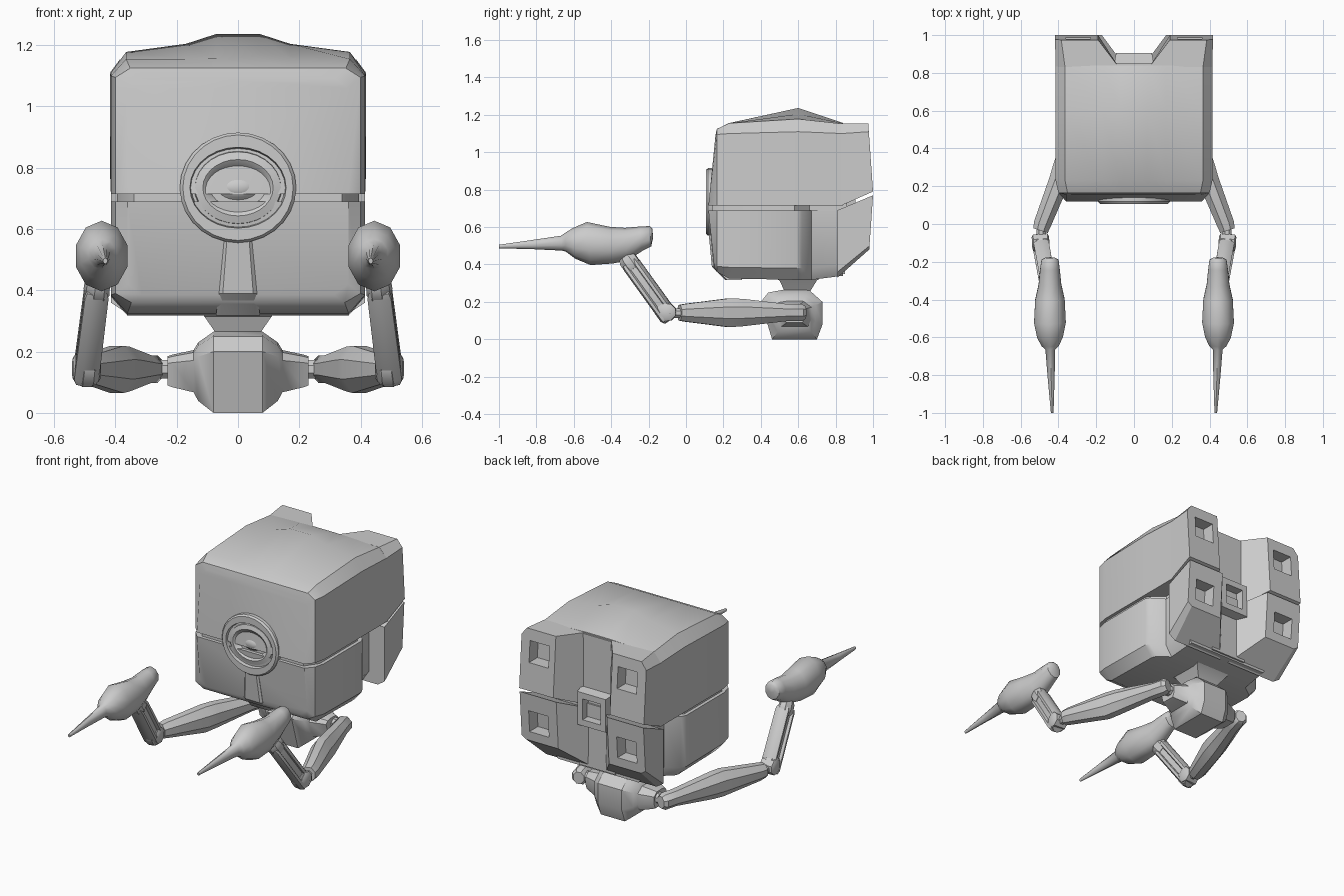
import bpy, bmesh, math
from mathutils import Vector

if "Cube" in bpy.data.objects:
    bpy.data.objects.remove(bpy.data.objects["Cube"])

grey = bpy.data.materials.new("light_grey")
grey.diffuse_color = (0.6, 0.6, 0.6, 1)
grey.use_nodes = True
grey.node_tree.nodes["Principled BSDF"].inputs["Base Color"].default_value = grey.diffuse_color


def loft(name, rings, mirror=False, angle=35):
    """Skin a list of equal-length rings, cap both ends, optionally mirror in x."""
    bm = bmesh.new()
    vs = [[bm.verts.new(p) for p in r] for r in rings]
    n = len(vs[0])
    for a, b in zip(vs, vs[1:]):
        for i in range(n):
            bm.faces.new((a[i], a[(i + 1) % n], b[(i + 1) % n], b[i]))
    bm.faces.new(vs[0])
    bm.faces.new(vs[-1])
    bmesh.ops.recalc_face_normals(bm, faces=bm.faces)
    me = bpy.data.meshes.new(name)
    bm.to_mesh(me)
    bm.free()
    me.materials.append(grey)
    ob = bpy.data.objects.new(name, me)
    bpy.context.collection.objects.link(ob)
    bpy.ops.object.select_all(action='DESELECT')
    ob.select_set(True)
    bpy.context.view_layer.objects.active = ob
    bpy.ops.object.shade_smooth_by_angle(angle=math.radians(angle))
    if mirror:
        ob.modifiers.new("mirror", 'MIRROR').use_mirror_merge = False
    return ob


def tube(name, stations, n=8, angle=35):
    """Mirrored limb: stations are (centre, half width, half height)."""
    d = (Vector(stations[-1][0]) - Vector(stations[0][0])).normalized()
    side = d.cross(Vector((0, 0, 1))).normalized()
    up = side.cross(d)
    rings = []
    for c, w, h in stations:
        k = 1 / math.cos(math.pi / n)
        rings.append([Vector(c) + side * w * k * math.cos(a) + up * h * k * math.sin(a)
                      for a in [(i + .5) * 2 * math.pi / n for i in range(n)]])
    return loft(name, rings, True, angle)


def both(half):
    """Close a half outline (x > 0) with its mirror image."""
    return half + [(-x, z) for x, z in reversed(half)]


# upper shell, lofted front to back
rings = []
for y, w, zs, zc, zp in [(.12, .36, 1.06, 1.09, 1.09), (.165, .40, 1.095, 1.125, 1.125),
                         (.23, .415, 1.10, 1.155, 1.156), (.60, .415, 1.11, 1.178, 1.237),
                         (.84, .415, 1.10, 1.152, 1.157)]:
    half = [(w, .715), (w, zs), (w * .88, zc), (.17, zc + .45 * (zp - zc)), (.07, zp)]
    lean = .1 if y < .15 else 0
    rings.append([(x, y + lean * (z - .715), z) for x, z in both(half)])
loft("upper_shell", rings)

# lower shell with side recesses behind it
rings = []
for y, w, zs, zb in [(.12, .36, .42, .385), (.165, .40, .39, .36), (.23, .415, .385, .325),
                     (.59, .415, .38, .318), (.62, .40, .38, .318), (.67, .32, .38, .318),
                     (.84, .31, .40, .34)]:
    lean = .1 if y < .15 else 0
    rings.append([(x, y + lean * (.69 - z), z) for x, z in both([(w, .69), (w, zs), (w * .87, zb)])])
loft("lower_shell", rings)

# inner core visible in the seam
loft("seam_core", [[(x, y, z) for x, z in both([(w, .74), (w, .66)])]
                   for y, w in [(.14, .34), (.22, .395), (.58, .395), (.66, .31), (.86, .31)]])

# rear thruster blocks with square nozzles
def block(name, base, end, y0, zc, seam):
    s, cx, xs = .065, .295, .36
    hole = [(cx - s, zc - s), (cx + s, zc - s), (cx + s, zc), (cx + s, zc + s), (cx - s, zc + s)]
    if end[0][1] > end[2][1]:
        hole = [(x, 2 * zc - z) for x, z in hole]
    back = lambda pts, off: [(x, 1 - .07 * abs(z - seam) - off, z) for x, z in pts]
    loft(name, [[(x, y0, z) for x, z in base], back(end, 0), back(hole, 0), back(hole, .08)], True, 25)


block("upper_thruster_block",
      [(.08, .715), (.415, .715), (.415, 1.10), (.365, 1.154), (.08, 1.154)],
      [(.19, .79), (.418, .79), (.418, 1.11), (.385, 1.154), (.19, 1.154)], .83, 1.02, .79)
block("lower_thruster_block",
      [(.03, .69), (.415, .69), (.415, .36), (.37, .33), (.03, .33)],
      [(.17, .77), (.415, .77), (.415, .50), (.385, .48), (.17, .48)], .81, .60, .77)

# back wall between the blocks and the centre nozzle
loft("back_wall", [[(x, y, z) for x, z in both([(.12, 1.15), (.12, .35)])] for y in (.8, .85)])
loft("centre_nozzle", [[(x, y, .72 + z) for x, z in both([(r, r * 1.05), (r, -r * 1.05)])]
                       for y, r in [(.82, .11), (.905, .095), (.905, .06), (.85, .06)]])

# eye: outer rim, groove, rounded inner ring and lens
rings = []
for rx, rz, y in [(.19, .18, .2), (.19, .18, .118), (.18, .172, .107), (.157, .132, .107),
                  (.152, .127, .14), (.143, .12, .14), (.14, .117, .122), (.115, .092, .115),
                  (.095, .07, .13), (.085, .055, .155), (.076, .046, .15), (.055, .032, .128),
                  (.02, .012, .117)]:
    rings.append([(rx * math.cos(a), y, .735 + rz * math.sin(a))
                  for a in [i * math.tau / 28 for i in range(28)]])
loft("eye", rings)

# chin strip below the eye
loft("chin_strip", [[(-w, y + .01, z), (-w * .8, y, z), (w * .8, y, z), (w, y + .01, z),
                     (w, .3, z), (-w, .3, z)]
                    for z, w, y in [(.60, .042, .118), (.39, .062, .138), (.318, .072, .21)]])

# neck and pelvis
loft("neck", [[(-w, a, z), (w, a, z), (w, b, z), (-w, b, z)]
              for z, w, a, b in [(.34, .13, .45, .74), (.315, .11, .50, .70), (.25, .065, .53, .66)]])
profile = [(.46, 0), (.70, 0), (.73, .08), (.73, .20), (.66, .262), (.52, .265), (.44, .25), (.40, .20)]
rings = []
for x, k, h in [(-.23, .36, .36), (-.215, .4, .4), (-.145, .6, .52), (-.13, .75, .72), (-.08, 1, 1),
                (.08, 1, 1), (.13, .75, .72), (.145, .6, .52), (.215, .4, .4), (.23, .36, .36)]:
    rings.append([(x, .58 + (y - .58) * k, .14 + (z - .14) * h) for y, z in profile])
loft("pelvis", rings)

# shoulder pins and upper arms
tube("shoulder_joint", [((.21, .595, .143), .03, .03), ((.27, .59, .143), .03, .03)])
tube("upper_arm", [((.275, .635, .143), .03, .035), ((.28, .615, .143), .045, .045),
                   ((.30, .54, .143), .045, .045), ((.375, .30, .143), .055, .073),
                   ((.395, .23, .142), .055, .077), ((.485, .0, .142), .046, .048),
                   ((.495, -.035, .142), .04, .042)])

# elbows
tube("elbow_pin", [((.492, -.02, .14), .025, .025), ((.492, -.10, .14), .025, .025)])
tube("elbow", [((.448, -.095, .145), .03, .03), ((.456, -.095, .145), .044, .044),
               ((.532, -.10, .145), .044, .044), ((.54, -.10, .145), .03, .03)])

# forearms: two rails over a thinner core, closed by a wrist
def forearm(name, off, w, h, t0, t1):
    a, b = Vector((.494, -.105, .14)), Vector((.46, -.30, .41))
    o = Vector((0, .81, .58)) * off
    p = [a.lerp(b, t) + o for t in (t0, t0 + .06, t1 - .06, t1)]
    tube(name, [(p[0], w * .8, h * .8), (p[1], w, h), (p[2], w * .95, h), (p[3], w * .8, h * .8)])


forearm("forearm_core", 0, .03, .04, 0, 1)
forearm("forearm_front_rail", -.03, .041, .019, -.1, 1)
forearm("forearm_back_rail", .03, .041, .019, 0, 1)
forearm("forearm_lower_cap", 0, .043, .05, -.12, .15)
forearm("wrist", 0, .04, .048, .88, 1.12)

# hands with long spikes: y, top z, bottom z, half width
hand = [(-.178, .59, .545, .025), (-.19, .603, .50, .045), (-.24, .60, .475, .052),
        (-.32, .592, .425, .06), (-.40, .597, .41, .078), (-.52, .622, .402, .084),
        (-.60, .59, .435, .068), (-.645, .565, .47, .045), (-.665, .552, .476, .026),
        (-.82, .53, .483, .018), (-1, .505, .487, .007)]
tube("spike_hand", [((.445 - .012 * max(0, -.6 - y) / .4, y, (t + b) / 2), w, (t - b) / 2)
                    for y, t, b, w in hand], 10, 45)
